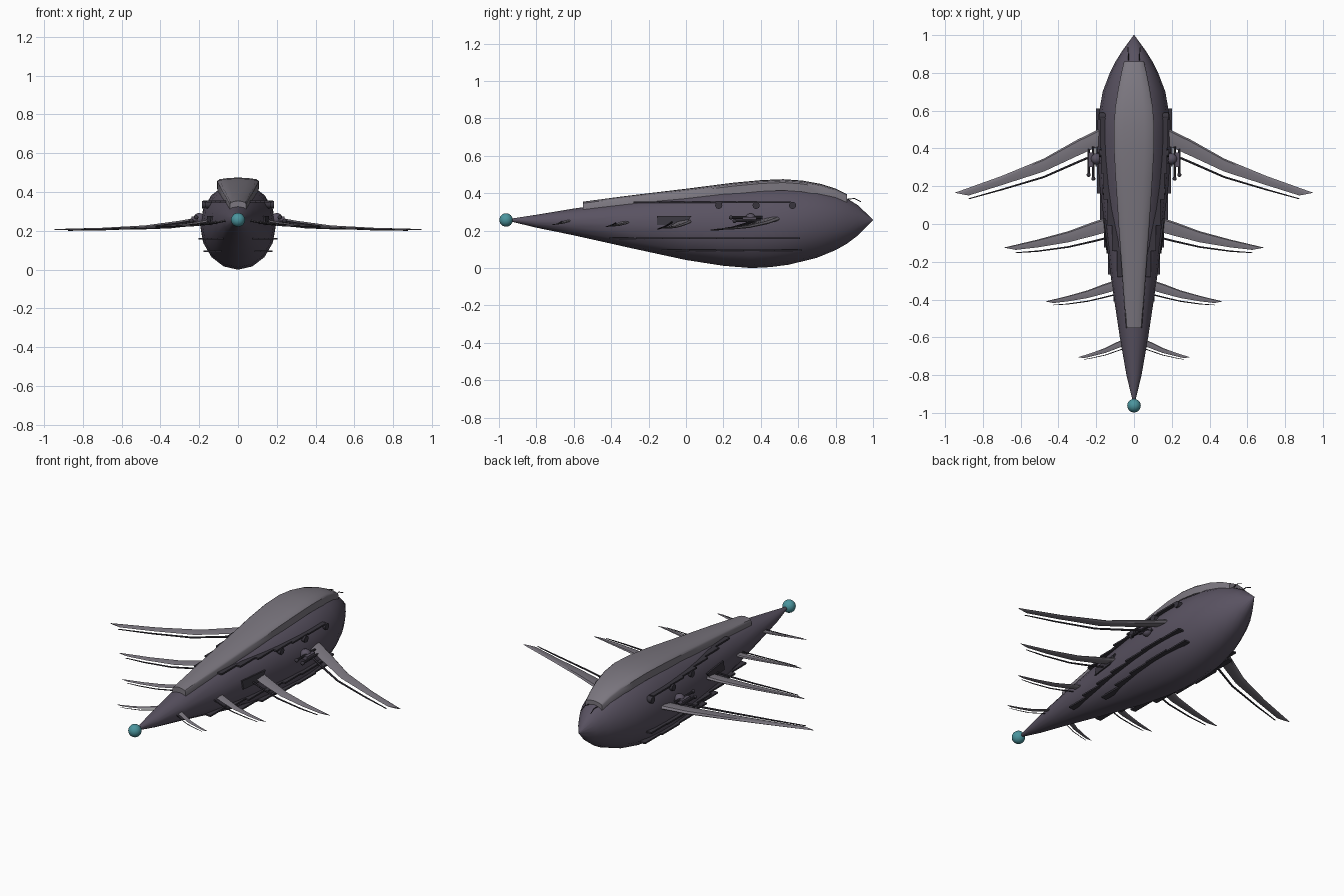
import bpy, bmesh, math
from mathutils import Vector

if "Cube" in bpy.data.objects:
    bpy.data.objects.remove(bpy.data.objects["Cube"])


def material(name, rgb):
    m = bpy.data.materials.new(name)
    m.diffuse_color = (*rgb, 1)
    m.use_nodes = True
    m.node_tree.nodes["Principled BSDF"].inputs["Base Color"].default_value = m.diffuse_color
    return m


HULL = material("hull_plum", (0.10, 0.085, 0.12))
PLATE = material("plate_grey", (0.20, 0.185, 0.215))
DARK = material("dark_trim", (0.04, 0.036, 0.048))
TEAL = material("teal", (0.07, 0.30, 0.34))


def finish(bm, name, mat, angle=40):
    bmesh.ops.recalc_face_normals(bm, faces=bm.faces)
    me = bpy.data.meshes.new(name)
    bm.to_mesh(me)
    bm.free()
    ob = bpy.data.objects.new(name, me)
    bpy.context.collection.objects.link(ob)
    me.materials.append(mat)
    bpy.ops.object.select_all(action='DESELECT')
    ob.select_set(True)
    bpy.context.view_layer.objects.active = ob
    bpy.ops.object.shade_smooth_by_angle(angle=math.radians(angle))
    return ob


def loft(name, rings, mat, angle=40):
    """Skin a list of equal-length rings and cap both ends."""
    bm = bmesh.new()
    rows = [[bm.verts.new(p) for p in r] for r in rings]
    n = len(rows[0])
    for a, b in zip(rows, rows[1:]):
        for i in range(n):
            j = (i + 1) % n
            bm.faces.new((a[i], a[j], b[j], b[i]))
    bm.faces.new(rows[0])
    bm.faces.new(rows[-1])
    return finish(bm, name, mat, angle)


def tube(name, pts, r, mat, n=8):
    """Round rod along a path; r may be one radius or one per point."""
    pts = [Vector(p) for p in pts]
    rs = r if isinstance(r, (list, tuple)) else [r] * len(pts)
    rings = []
    for k, p in enumerate(pts):
        d = (pts[min(k + 1, len(pts) - 1)] - pts[max(k - 1, 0)]).normalized()
        u = d.orthogonal().normalized()
        v = d.cross(u)
        rings.append([p + rs[k] * (u * math.cos(a) + v * math.sin(a))
                      for a in (2 * math.pi * i / n for i in range(n))])
    return loft(name, rings, mat)


def ball(name, c, r, mat):
    bm = bmesh.new()
    bmesh.ops.create_uvsphere(bm, u_segments=20, v_segments=12, radius=r)
    bmesh.ops.translate(bm, verts=bm.verts, vec=c)
    return finish(bm, name, mat, 60)


def box(name, c, size, mat):
    bm = bmesh.new()
    bmesh.ops.create_cube(bm, size=1)
    for v in bm.verts:
        v.co = Vector(c) + Vector([v.co[i] * size[i] for i in range(3)])
    return finish(bm, name, mat, 30)


# Hull stations: y, half width, bottom z, top z
STATIONS = [(-0.95, .004, .252, .262), (-.8, .04, .216, .285), (-.6, .075, .175, .318),
            (-.3, .12, .108, .362), (0, .157, .043, .402), (.2, .182, .012, .43),
            (.35, .193, .0, .443), (.45, .195, .005, .448), (.55, .192, .018, .448),
            (.7, .166, .055, .43), (.8, .128, .096, .403), (.86, .098, .13, .373),
            (.92, .06, .175, .335), (1.0, .002, .255, .259)]


def hull_x(y, z):
    """Half width of the hull at a given y and height."""
    for a, b in zip(STATIONS, STATIONS[1:]):
        if a[0] <= y <= b[0]:
            t = (y - a[0]) / (b[0] - a[0])
            w, lo, hi = (a[i] + t * (b[i] - a[i]) for i in (1, 2, 3))
            q = 1 - ((z - (lo + hi) / 2) / ((hi - lo) / 2)) ** 2
            return w * math.sqrt(q) if q > 0 else None


N = 16
loft("hull", [[(w * math.sin(2 * math.pi * i / N), y,
                (lo + hi) / 2 - (hi - lo) / 2 * math.cos(2 * math.pi * i / N))
               for i in range(N)] for y, w, lo, hi in STATIONS], HULL, 50)

# Raised plate along the back: y, half width, top z
SPINE = [(-.55, .042, .355), (-.3, .06, .388), (0, .082, .424), (.25, .098, .456),
         (.4, .106, .47), (.52, .107, .475), (.62, .099, .468), (.72, .083, .45),
         (.8, .067, .425), (.86, .053, .395)]
PROFILE = [(-1, -.06), (-1, -.018), (-.9, -.009), (-.5, -.003), (0, 0),
           (.5, -.003), (.9, -.009), (1, -.018), (1, -.06)]
loft("back_plate", [[(w * u, y, z + dz) for u, dz in PROFILE] for y, w, z in SPINE], PLATE)

# Tail bulb
ball("tail_bulb", (0, -.962, .257), .036, TEAL)

# Wings: root x, root lead y, root z, tip x, tip y, tip z, chord
WINGS = [(.15, .52, .268, .95, .165, .207, .088), (.11, .045, .255, .69, -.125, .212, .075),
         (.09, -.295, .247, .47, -.41, .224, .052), (.055, -.61, .255, .295, -.705, .234, .034)]
# Span fraction, sweep fraction, drop fraction, chord factor
SPAN = [(0, 0, 0, 1.05), (.19, .21, .42, .98), (.41, .49, .78, .78), (.69, .75, .94, .55), (1, 1, 1, .16)]
FOIL = [(0, 0), (.12, .5), (.4, .5), (.75, .25), (1, 0), (.75, -.2), (.4, -.4), (.12, -.4)]

for s, side in ((1, "right"), (-1, "left")):
    for k, (x0, y0, z0, x1, y1, z1, c) in enumerate(WINGS):
        rings, rod = [], []
        for t, f, d, g in SPAN:
            x, y, z = x0 + t * (x1 - x0), y0 + f * (y1 - y0), z0 + d * (z1 - z0)
            ch, th = c * g, c * (.26 - .2 * t)
            back = c * .85 if t == 1 else 0      # raked tip
            rings.append([(s * (x - back * u), y - ch * u, z + th * v) for u, v in FOIL])
            rod.append((s * (x - back), y - ch - c * (.42 - .22 * t), z - .004))
        loft(f"wing_{k + 1}_{side}", rings, PLATE)
        tube(f"wing_rod_{k + 1}_{side}", rod, [c * .07, c * .07, c * .06, c * .05, c * .03], DARK, 6)

    # Staggered rails stepping along the flank
    for row, (z, ya, yb, count) in enumerate([(.352, -.27, .55, 6), (.16, -.40, .60, 7), (.095, -.12, .61, 5)]):
        step = (yb - ya) / count
        for i in range(count):
            y = ya + step * (i + .5)
            x = hull_x(y, z)
            if x:
                box(f"rail_{row + 1}_{i + 1}_{side}", (s * (x + .002), y, z),
                    (.034, step * 1.15, .009), DARK)

    # Portholes
    for i, y in enumerate((.175, .375, .57)):
        x = hull_x(y, .335)
        tube(f"porthole_{i + 1}_{side}", [(s * (x - .03), y, .335), (s * (x + .018), y, .335)],
             .019, DARK, 16)

    # Slanted side hatch
    loft(f"side_hatch_{side}",
         [[(s * (hull_x(y, z) + o), y, z) for y, z, o in
           ((ya, .278, -.02), (ya, .278, .007), (yb, .23, .007), (yb, .23, -.02))]
          for ya, yb in ((-.155, -.155), (-.06, -.08), (.03, -.01))], DARK, 20)

    # Turret beside the front wing
    ball(f"turret_{side}", (s * .2, .345, .262), .03, HULL)
    tube(f"turret_arm_{side}", [(s * .17, .36, .262), (s * .235, .335, .258)], .016, HULL, 12)
    box(f"turret_block_{side}", (s * .225, .34, .262), (.03, .075, .022), HULL)
    for i, (x, z, ya, yb) in enumerate(((.215, .27, .24, .41), (.24, .252, .26, .40))):
        tube(f"turret_barrel_{i + 1}_{side}", [(s * x, ya, z), (s * x, yb, z)], .007, DARK)
        ball(f"turret_tip_{i + 1}_{side}", (s * x, ya, z), .011, DARK)

    # Nose whiskers
    tube(f"nose_whisker_{side}", [(s * .028, .865, .368), (s * .03, .90, .372), (s * .032, .935, .355)],
         .0025, DARK, 6)
